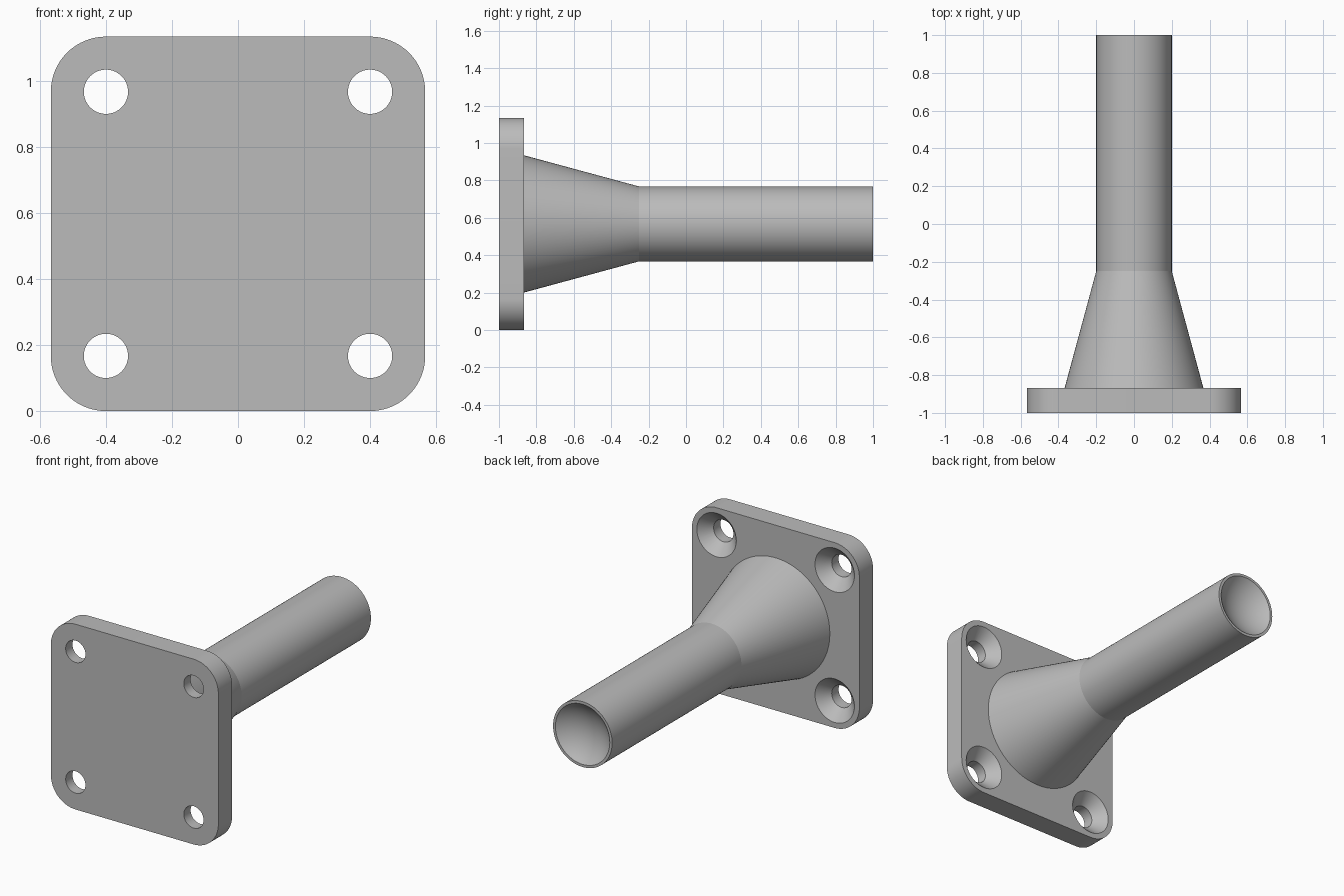
import bpy, bmesh, math
from mathutils import Vector, Matrix

if "Cube" in bpy.data.objects:
    bpy.data.objects.remove(bpy.data.objects["Cube"], do_unlink=True)

HALF = 0.567                     # half width of plate, also the axis height
FRONT, BACK, END = -1.0, -0.867, 1.0
TUBE_R, BORE_R, DISH = 0.2, 0.184, 0.07

grey = bpy.data.materials.new("plain_grey")
grey.use_nodes = True
colour = (0.5, 0.5, 0.5, 1)
grey.diffuse_color = colour
bsdf = grey.node_tree.nodes["Principled BSDF"]
bsdf.inputs["Base Color"].default_value = colour


def to_object(name, bm):
    bmesh.ops.recalc_face_normals(bm, faces=bm.faces)
    mesh = bpy.data.meshes.new(name)
    bm.to_mesh(mesh)
    bm.free()
    mesh.materials.append(grey)
    obj = bpy.data.objects.new(name, mesh)
    bpy.context.collection.objects.link(obj)
    return obj


def revolve(name, profile, x, z, steps):
    """Spin (radius, y) points around an axis parallel to y."""
    bm = bmesh.new()
    verts = [bm.verts.new((x + r, y, z)) for r, y in profile]
    edges = [bm.edges.new(pair) for pair in zip(verts, verts[1:])]
    bmesh.ops.spin(bm, geom=verts + edges, cent=(x, 0, z), axis=(0, 1, 0),
                   angle=math.tau, steps=steps, use_merge=False)
    bmesh.ops.remove_doubles(bm, verts=bm.verts, dist=1e-5)
    return to_object(name, bm)


def smooth(obj):
    obj.data.shade_smooth()
    obj.data.set_sharp_from_angle(angle=math.radians(10))


# Mounting plate with rounded corners
bm = bmesh.new()
size = Vector((2 * HALF, BACK - FRONT, 2 * HALF))
centre = Vector((0, (FRONT + BACK) / 2, HALF))
bmesh.ops.create_cube(bm, size=1, matrix=Matrix.LocRotScale(centre, None, size))
corners = [e for e in bm.edges
           if abs(e.verts[0].co.y - e.verts[1].co.y) > 0.1]
bmesh.ops.bevel(bm, geom=corners, offset=0.167, segments=20, profile=0.5,
                affect='EDGES')
plate = to_object("mounting_plate", bm)

# Countersunk screw holes, opening towards the back
hole = [(0, FRONT - 0.1), (0.067, FRONT - 0.1), (0.067, BACK - 0.067),
        (0.183, BACK + 0.05), (0, BACK + 0.05)]
cutters = []
for sx in (-1, 1):
    for sz in (-1, 1):
        cutter = revolve("hole_cutter", hole, sx * 0.4, HALF + sz * 0.4, 64)
        cutter.hide_render = True
        cutters.append(cutter)
        mod = plate.modifiers.new("screw_hole", 'BOOLEAN')
        mod.operation = 'DIFFERENCE'
        mod.solver = 'EXACT'
        mod.object = cutter

# Bake the holes into the plate and drop the cutters
bpy.context.view_layer.update()
depsgraph = bpy.context.evaluated_depsgraph_get()
cut_mesh = bpy.data.meshes.new_from_object(plate.evaluated_get(depsgraph))
plate.modifiers.clear()
plate.data = cut_mesh
for cutter in cutters:
    bpy.data.objects.remove(cutter, do_unlink=True)
smooth(plate)

# Flared post with a shallow spherical dish in its end
ball = (BORE_R ** 2 + DISH ** 2) / (2 * DISH)
sweep = math.asin(BORE_R / ball)
dish = []
for i in range(10, -1, -1):
    a = sweep * i / 10
    dish.append((ball * math.sin(a), END - DISH + ball * (1 - math.cos(a))))
outside = [(0, BACK - 0.03), (0.367, BACK - 0.03), (0.367, BACK),
           (TUBE_R, -0.25), (TUBE_R, END)]
smooth(revolve("flared_post", outside + dish, 0, HALF, 96))
